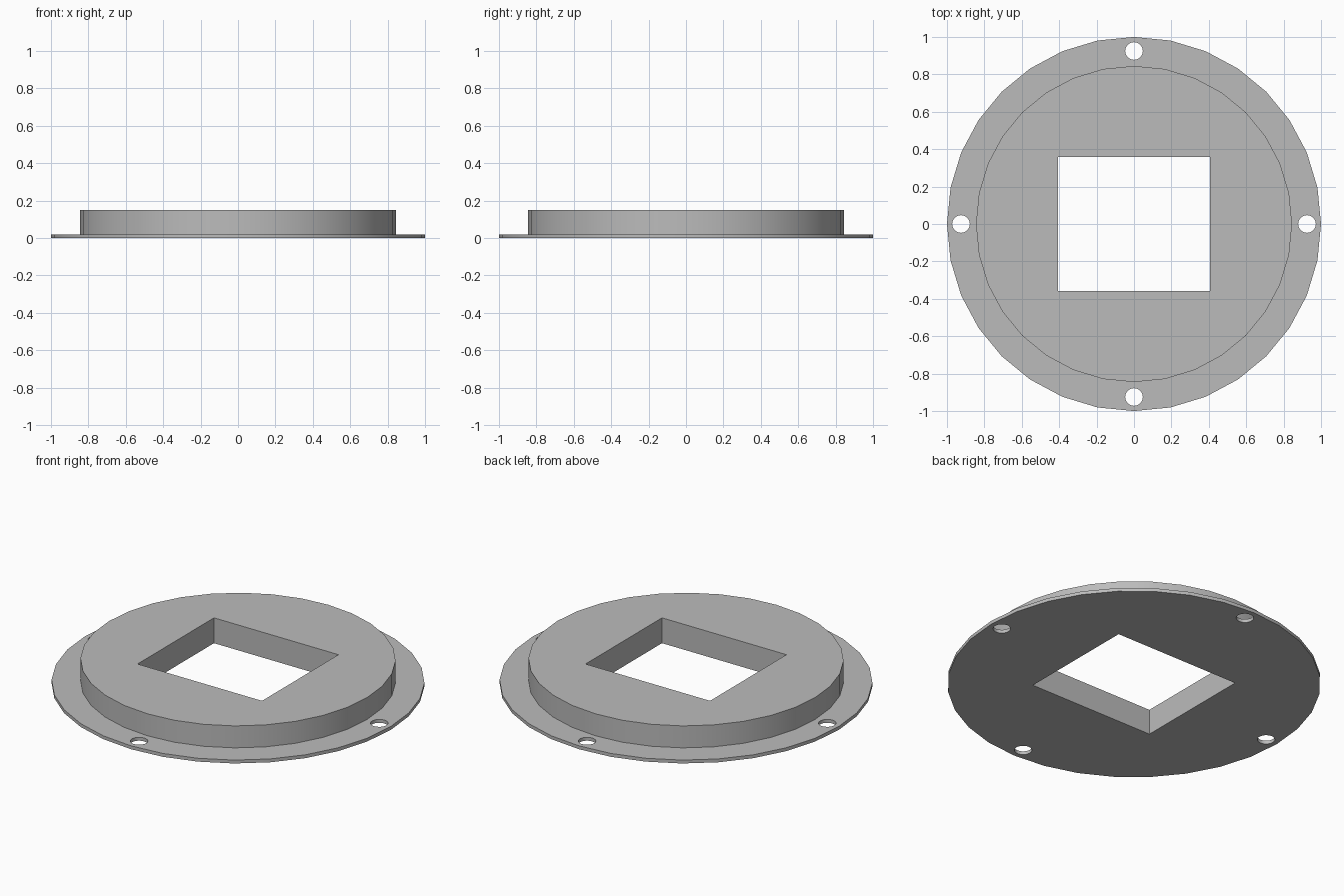
import bpy, bmesh
from math import radians, cos, sin, pi
from mathutils import Matrix

SIDES = 32
RIM_R, RIM_H = 1.0, 0.02
DRUM_R, DRUM_H = 0.845, 0.15
HOLE_R, HOLE_DIST = 0.047, 0.925
WINDOW_X, WINDOW_Y = 0.815, 0.715

cube = bpy.data.objects.get("Cube")
if cube:
    bpy.data.objects.remove(cube, do_unlink=True)

grey = bpy.data.materials.new("plain grey")
grey.use_nodes = True
colour = (0.5, 0.5, 0.5, 1)
grey.diffuse_color = colour
grey.node_tree.nodes["Principled BSDF"].inputs["Base Color"].default_value = colour


def make_object(name, bm):
    bmesh.ops.recalc_face_normals(bm, faces=bm.faces)
    mesh = bpy.data.meshes.new(name)
    bm.to_mesh(mesh)
    bm.free()
    mesh.materials.append(grey)
    obj = bpy.data.objects.new(name, mesh)
    bpy.context.collection.objects.link(obj)
    return obj


def ring(bm, radius, z):
    angles = [2 * pi * i / SIDES for i in range(SIDES)]
    return [bm.verts.new((radius * cos(a), radius * sin(a), z)) for a in angles]


# Stepped disc: thin rim with a raised drum
bm = bmesh.new()
profile = [(RIM_R, 0), (RIM_R, RIM_H), (DRUM_R, RIM_H), (DRUM_R, DRUM_H)]
rings = [ring(bm, r, z) for r, z in profile]
for low, high in zip(rings, rings[1:]):
    for i in range(SIDES):
        j = (i + 1) % SIDES
        bm.faces.new((low[i], low[j], high[j], high[i]))
bm.faces.new(rings[0])
bm.faces.new(rings[-1])
plate = make_object("flanged_plate", bm)

# Cutters: rectangular window and four screw holes
bm = bmesh.new()
bmesh.ops.create_cube(bm, size=1, matrix=Matrix.Diagonal((WINDOW_X, WINDOW_Y, 1, 1)))
for k in range(4):
    spot = Matrix.Rotation(k * pi / 2, 4, "Z") @ Matrix.Translation((HOLE_DIST, 0, 0))
    bmesh.ops.create_cone(bm, cap_ends=True, segments=SIDES, radius1=HOLE_R,
                          radius2=HOLE_R, depth=1, matrix=spot)
cutter = make_object("hole_cutter", bm)
cutter.hide_render = True

# Cut the openings and drop the cutter
cut = plate.modifiers.new("openings", "BOOLEAN")
cut.operation = "DIFFERENCE"
cut.solver = "EXACT"
cut.object = cutter
bpy.ops.object.select_all(action="DESELECT")
bpy.context.view_layer.objects.active = plate
plate.select_set(True)
bpy.ops.object.modifier_apply(modifier=cut.name)
bpy.data.objects.remove(cutter, do_unlink=True)

# Smooth round walls, sharp edges
bpy.ops.object.shade_smooth_by_angle(angle=radians(30))
